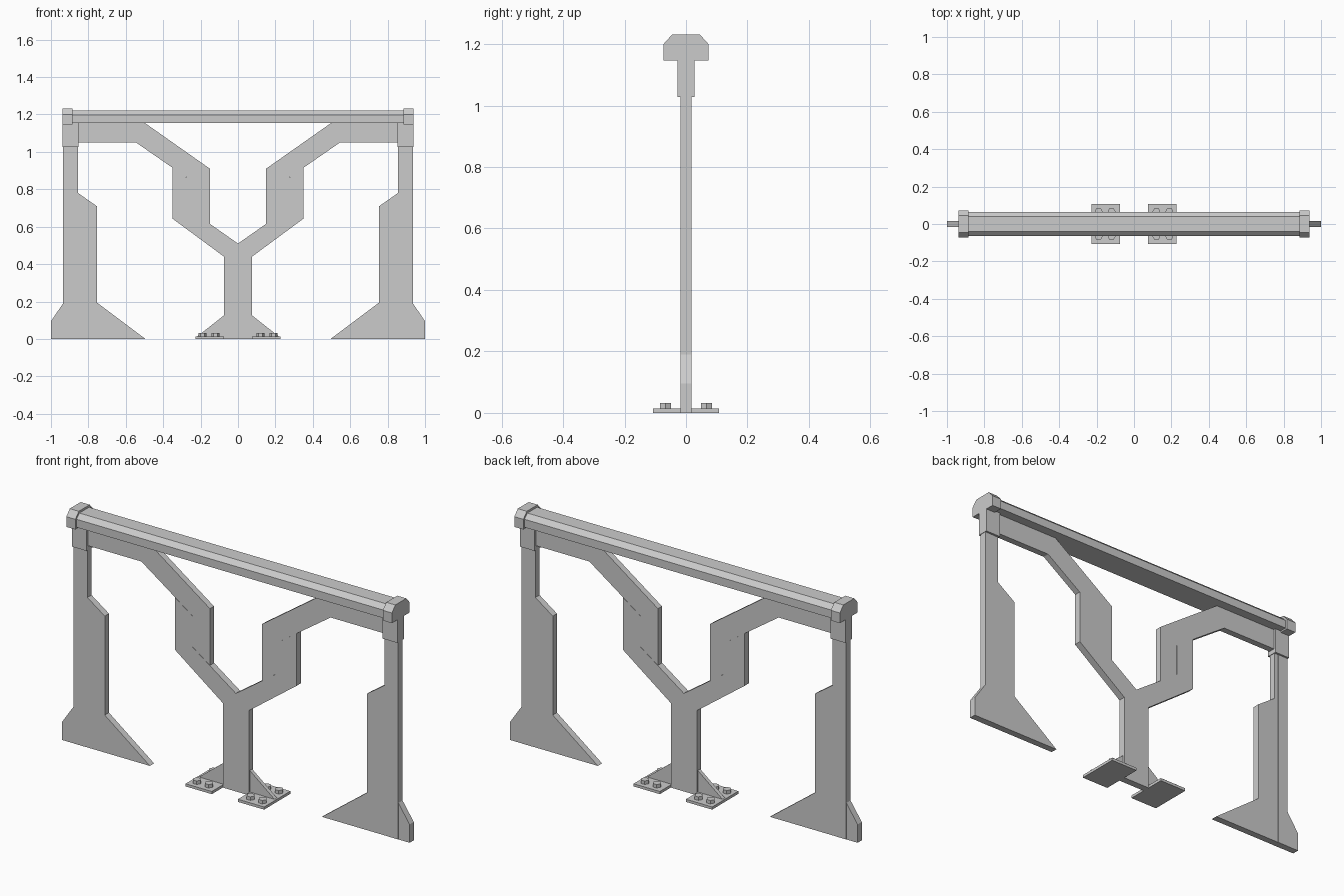
import bpy, bmesh, math

if "Cube" in bpy.data.objects:
    bpy.data.objects.remove(bpy.data.objects["Cube"])


def prism(name, pts, lo, hi, axis='Y'):
    """Extrude a closed profile; axis Y takes (x, z) points, axis X takes (y, z)."""
    def place(p, d):
        return (p[0], d, p[1]) if axis == 'Y' else (d, p[0], p[1])
    bm = bmesh.new()
    a = [bm.verts.new(place(p, lo)) for p in pts]
    b = [bm.verts.new(place(p, hi)) for p in pts]
    n = len(pts)
    bm.faces.new(a)
    bm.faces.new(b)
    for i in range(n):
        bm.faces.new((a[i], a[(i + 1) % n], b[(i + 1) % n], b[i]))
    bmesh.ops.recalc_face_normals(bm, faces=bm.faces)
    me = bpy.data.meshes.new(name)
    bm.to_mesh(me)
    bm.free()
    ob = bpy.data.objects.new(name, me)
    bpy.context.collection.objects.link(ob)
    return ob


def plate(name, pts, half, side=1):
    """Flat plate centred on y = 0; side = -1 mirrors it to the left."""
    return prism(name, [(side * x, z) for x, z in pts], -half, half)


def box(name, x0, x1, half, z0, z1, side=1):
    return plate(name, [(x0, z0), (x1, z0), (x1, z1), (x0, z1)], half, side)


def rail_profile(w, top_w, z0, z1, z2):
    return [(-w, z0), (w, z0), (w, z1), (top_w, z2), (-top_w, z2), (-w, z1)]


# Hand rail
prism("rail", rail_profile(0.064, 0.04, 1.155, 1.197, 1.22), -0.89, 0.89, 'X')

# Central stem with the lower halves of both arms
right = [(0.075, 0), (0.075, 0.44), (0.35, 0.643), (0.25, 0.685)]
plate("stem", [(-0.075, 0), (0.075, 0), (0.075, 0.44), (0.35, 0.643),
               (0.35, 0.915), (0.25, 0.846), (0.25, 0.685), (0, 0.51),
               (-0.25, 0.685), (-0.25, 0.846), (-0.35, 0.915), (-0.35, 0.643),
               (-0.075, 0.44)], 0.018)

for s, tag in ((1, "right"), (-1, "left")):
    # Rail end cap and bracket
    prism("end_cap_" + tag, rail_profile(0.073, 0.045, 1.147, 1.2, 1.231),
          *sorted((s * 0.885, s * 0.937)), 'X')
    box("bracket_" + tag, 0.852, 0.937, 0.028, 1.027, 1.157, s)

    # End post with its stiffening plate and spread foot
    box("post_" + tag, 0.878, 0.935, 0.018, 0, 1.05, s)
    plate("post_plate_" + tag,
          [(0.495, 0), (1.0, 0), (1.0, 0.095), (0.935, 0.19), (0.93, 0.3),
           (0.93, 1.05), (0.855, 1.05), (0.855, 0.78), (0.755, 0.71),
           (0.755, 0.195)], 0.0172, s)

    # Upper arm
    plate("upper_arm_" + tag,
          [(0.87, 1.156), (0.5, 1.156), (0.15, 0.91), (0.15, 0.615),
           (0.25, 0.685), (0.25, 0.846), (0.545, 1.05), (0.87, 1.05)], 0.0165, s)

    # Base plate, gusset and hexagonal bolts
    box("base_plate_" + tag, 0.075, 0.226, 0.108, 0, 0.014, s)
    plate("gusset_" + tag, [(0.07, 0.01), (0.222, 0.01), (0.075, 0.126), (0.07, 0.126)], 0.01, s)
    for x in (0.12, 0.189):
        for y in (-0.067, 0.067):
            bpy.ops.mesh.primitive_cylinder_add(vertices=6, radius=0.021, depth=0.03,
                                                location=(s * x, y, 0.017),
                                                rotation=(0, 0, math.radians(30)))
            bpy.context.object.name = "bolt_" + tag
